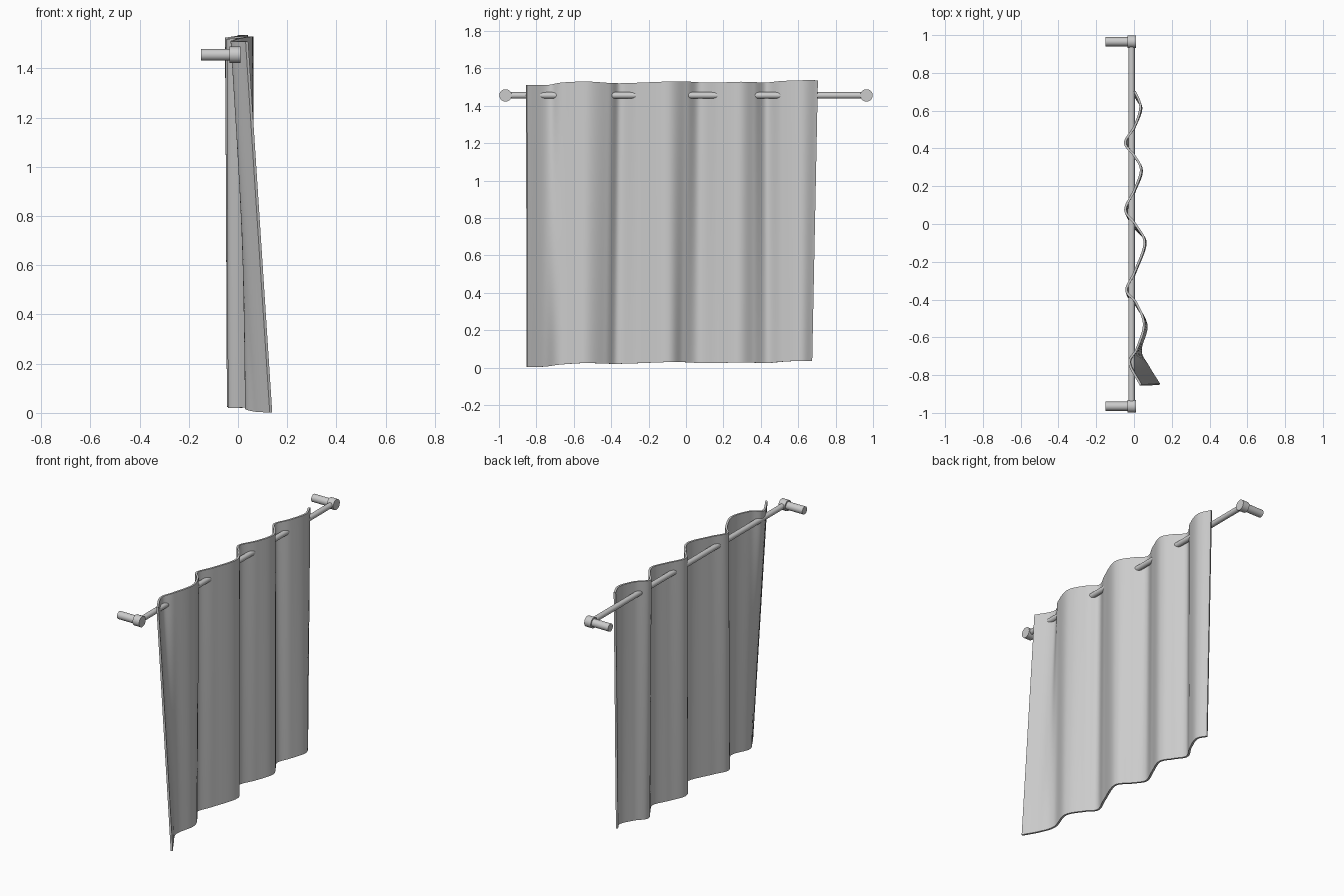
import bpy, bmesh, math
from mathutils import Vector

if "Cube" in bpy.data.objects:
    bpy.data.objects.remove(bpy.data.objects["Cube"])

ROD_X, ROD_Z, END_Y = -0.013, 1.455, 0.965


def cylinder(name, radius, a, b, sides=32):
    a, b = Vector(a), Vector(b)
    bpy.ops.mesh.primitive_cylinder_add(vertices=sides, radius=radius,
                                        depth=(b - a).length, location=(a + b) / 2)
    ob = bpy.context.object
    ob.name = name
    ob.rotation_euler = (b - a).to_track_quat('Z', 'Y').to_euler()
    bpy.ops.object.shade_smooth_by_angle(angle=math.radians(35))
    return ob


def spline(points, steps=10):
    # Catmull-Rom curve through the points
    p = [Vector(q) for q in points]
    p = [2 * p[0] - p[1]] + p + [2 * p[-1] - p[-2]]
    out = []
    for i in range(1, len(p) - 2):
        a, b, c, d = p[i - 1:i + 3]
        for s in range(steps):
            t = s / steps
            out.append(0.5 * (2 * b + (c - a) * t + (2 * a - 5 * b + 4 * c - d) * t * t
                              + (3 * b - a - 3 * c + d) * t ** 3))
    out.append(p[-2])
    return out


# Rod and the two wall brackets
cylinder("curtain_rod", 0.017, (ROD_X, -END_Y, ROD_Z), (ROD_X, END_Y, ROD_Z))
for side, y in (("left", -END_Y), ("right", END_Y)):
    cylinder(side + "_bracket_arm", 0.024, (-0.15, y, ROD_Z), (-0.03, y, ROD_Z))
    cylinder(side + "_bracket_cap", 0.033, (-0.035, y, ROD_Z), (0.01, y, ROD_Z))

# Curtain: wavy top and bottom edges joined by straight vertical lines
top = [(0.036, -0.852, 1.51), (-0.024, -0.735, 1.511), (0.015, -0.66, 1.524), (0.053, -0.53, 1.529),
       (0.01, -0.415, 1.522), (-0.04, -0.35, 1.52), (0.005, -0.25, 1.523), (0.056, -0.1, 1.529),
       (0.006, 0, 1.529), (-0.046, 0.075, 1.525), (0.002, 0.18, 1.524), (0.037, 0.285, 1.528),
       (0.003, 0.36, 1.526), (-0.047, 0.43, 1.524), (0.002, 0.515, 1.532), (0.034, 0.62, 1.536),
       (0.004, 0.703, 1.536)]
bottom = [(0.134, -0.85, 0.002), (0.075, -0.755, 0.005), (0.035, -0.67, 0.016), (0.066, -0.54, 0.024),
          (0.015, -0.435, 0.021), (-0.035, -0.365, 0.02), (0.005, -0.26, 0.023), (0.061, -0.1, 0.029),
          (0.006, -0.02, 0.029), (-0.039, 0.065, 0.025), (0.002, 0.17, 0.024), (0.041, 0.28, 0.028),
          (0.003, 0.36, 0.026), (-0.036, 0.435, 0.024), (0.004, 0.515, 0.031), (0.038, 0.61, 0.036),
          (0.01, 0.672, 0.036)]
ROWS = 12
bm = bmesh.new()
columns = [[bm.verts.new(b.lerp(t, r / ROWS)) for r in range(ROWS + 1)]
           for t, b in zip(spline(top), spline(bottom))]
for c0, c1 in zip(columns, columns[1:]):
    for r in range(ROWS):
        bm.faces.new((c0[r], c1[r], c1[r + 1], c0[r + 1]))
mesh = bpy.data.meshes.new("curtain")
bm.to_mesh(mesh)
bm.free()
curtain = bpy.data.objects.new("curtain", mesh)
bpy.context.collection.objects.link(curtain)

# Cloth thickness
thick = curtain.modifiers.new("thickness", 'SOLIDIFY')
thick.thickness = 0.012
thick.offset = 0
bpy.ops.object.select_all(action='DESELECT')
curtain.select_set(True)
bpy.context.view_layer.objects.active = curtain
bpy.ops.object.modifier_apply(modifier="thickness")
bpy.ops.object.shade_smooth_by_angle(angle=math.radians(40))
